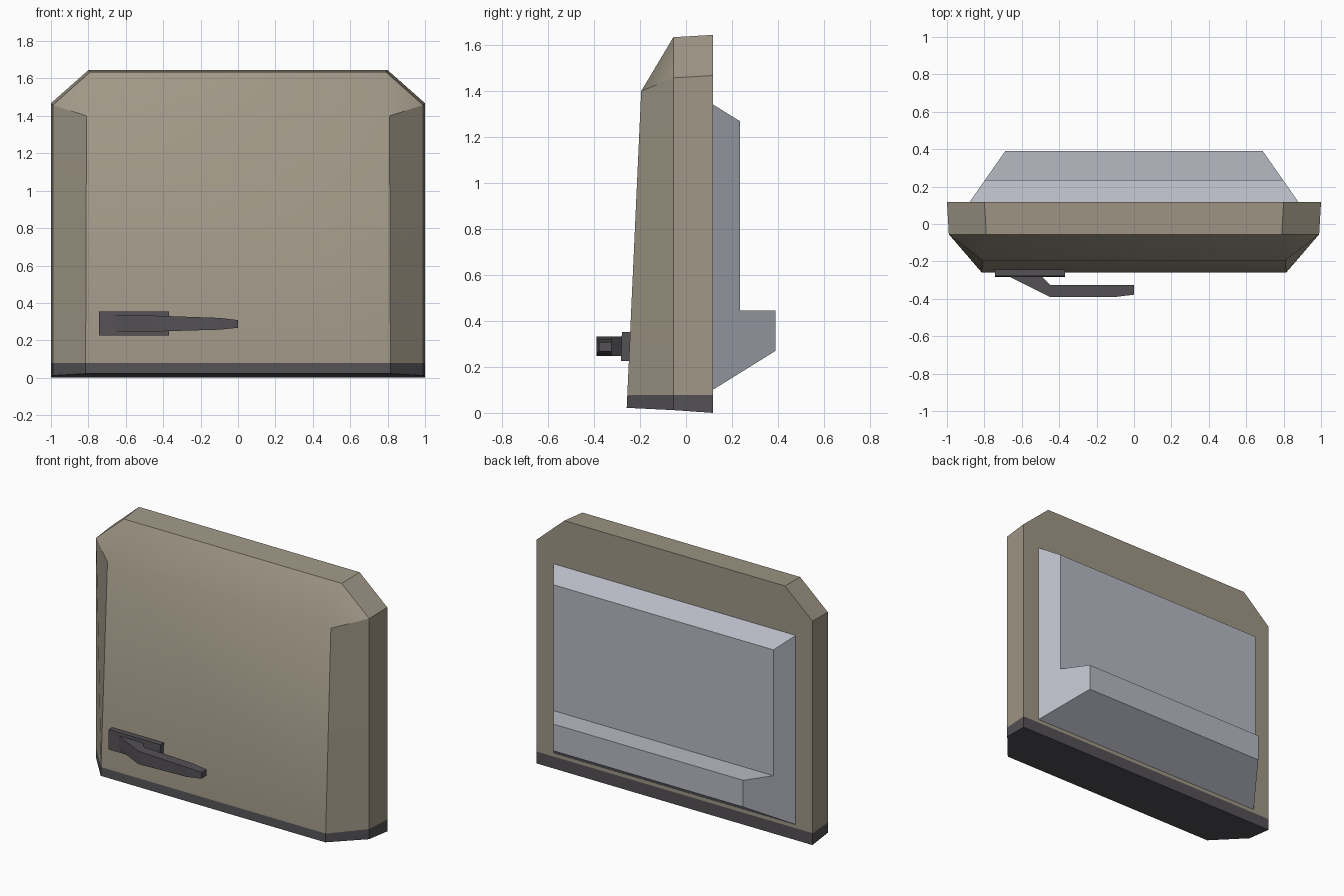
import bpy, bmesh, math

if "Cube" in bpy.data.objects:
    bpy.data.objects.remove(bpy.data.objects["Cube"])


def material(name, rgb):
    m = bpy.data.materials.new(name)
    m.diffuse_color = (*rgb, 1)
    m.use_nodes = True
    m.node_tree.nodes["Principled BSDF"].inputs["Base Color"].default_value = m.diffuse_color
    return m


TAN = material("tan paint", (0.35, 0.31, 0.24))
DARK = material("dark grey", (0.088, 0.082, 0.090))
GREY = material("light grey lining", (0.47, 0.49, 0.545))


def loft(name, rings, mats, cut_z=None):
    """Skin a list of equal-length point rings, cap both ends, colour below cut_z."""
    bm = bmesh.new()
    vr = [[bm.verts.new(p) for p in ring] for ring in rings]
    for a, b in zip(vr, vr[1:]):
        for i in range(len(a)):
            j = (i + 1) % len(a)
            bm.faces.new((a[i], a[j], b[j], b[i]))
    bm.faces.new(vr[0])
    bm.faces.new(vr[-1])
    bmesh.ops.remove_doubles(bm, verts=bm.verts, dist=0.0005)
    if cut_z is not None:
        bmesh.ops.bisect_plane(bm, geom=bm.verts[:] + bm.edges[:] + bm.faces[:],
                               plane_co=(0, 0, cut_z), plane_no=(0, 0, 1))
        for f in bm.faces:
            f.material_index = int(f.calc_center_median().z < cut_z)
    bmesh.ops.recalc_face_normals(bm, faces=bm.faces)
    me = bpy.data.meshes.new(name)
    bm.to_mesh(me)
    bm.free()
    ob = bpy.data.objects.new(name, me)
    bpy.context.collection.objects.link(ob)
    for m in mats:
        me.materials.append(m)
    return ob


def mirrored(half):
    """Close a right-hand outline (bottom to top) with its left-hand mirror."""
    return half + [(-x, y, z) for x, y, z in reversed(half)]


# Door shell: back outline, middle outline, narrower leaning front panel
shell = loft("door_shell", [
    mirrored([(1.0, 0.118, 0.0), (1.0, 0.118, 1.468), (0.80, 0.118, 1.645)]),
    mirrored([(0.99, -0.055, 0.012), (0.99, -0.055, 1.458), (0.79, -0.055, 1.635)]),
    mirrored([(0.815, -0.258, 0.022), (0.81, -0.195, 1.40), (0.81, -0.195, 1.40)]),
], [TAN, DARK], cut_z=0.078)
bpy.context.view_layer.objects.active = shell
shell.select_set(True)
bpy.ops.object.shade_smooth_by_angle(angle=math.radians(30))

# Inner lining: side profile (y, z) with ledge, sides tapering towards the back
profile = [(0.116, 0.10), (0.39, 0.27), (0.39, 0.445), (0.234, 0.445),
           (0.234, 1.27), (0.116, 1.343)]
loft("inner_lining", [
    [(s * (0.88 - 0.70 * (y - 0.116)), y, z) for y, z in profile] for s in (-1, 1)
], [GREY])

# Handle base plate, leaning with the front panel
loft("handle_plate", [
    [(x, y0, 0.225), (x, y0 + 0.045, 0.225), (x, y0 + 0.050, 0.353), (x, y0 + 0.005, 0.353)]
    for x, y0 in ((-0.742, -0.284), (-0.368, -0.284))
], [DARK])

# Handle lever: front and back corner of each section, with bottom and top height
sections = [(-0.68, -0.275, -0.50, -0.275, 0.247, 0.332),
            (-0.45, -0.39, -0.45, -0.325, 0.247, 0.332),
            (-0.10, -0.39, -0.10, -0.325, 0.257, 0.320),
            (0.0, -0.378, 0.0, -0.325, 0.267, 0.308)]
loft("handle_lever", [
    [(xf, yf, lo), (xb, yb, lo), (xb, yb, hi), (xf, yf, hi)]
    for xf, yf, xb, yb, lo, hi in sections
], [DARK])
